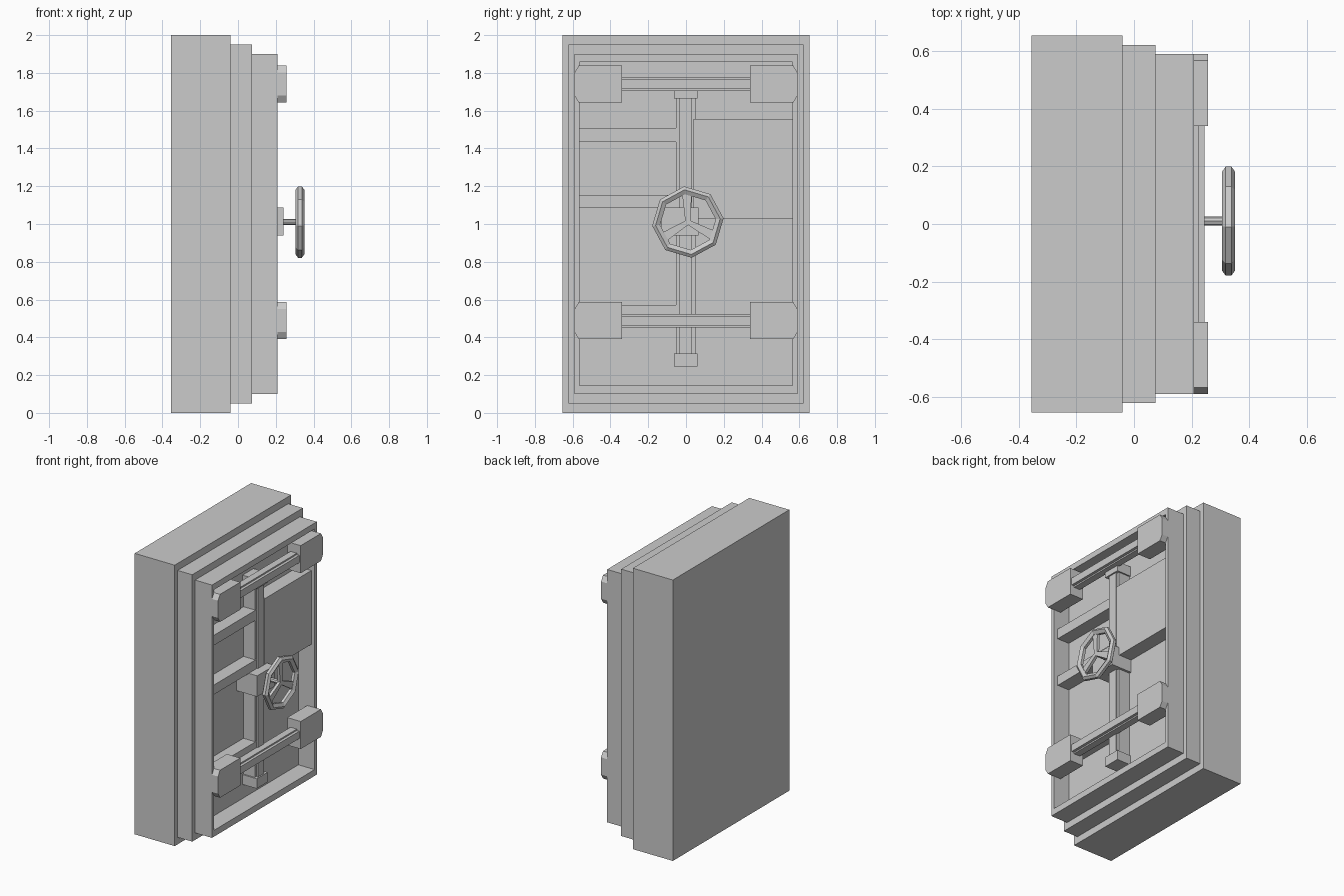
import bpy, bmesh, math
from mathutils import Matrix, Vector

if "Cube" in bpy.data.objects:
    bpy.data.objects.remove(bpy.data.objects["Cube"])


def finish(name, bm):
    bmesh.ops.recalc_face_normals(bm, faces=bm.faces)
    me = bpy.data.meshes.new(name)
    bm.to_mesh(me)
    bm.free()
    ob = bpy.data.objects.new(name, me)
    bpy.context.collection.objects.link(ob)
    return ob


def box(name, x, y, z):
    bm = bmesh.new()
    bmesh.ops.create_cube(bm, size=1)
    for v in bm.verts:
        v.co = [r[0] if c < 0 else r[1] for c, r in zip(v.co, (x, y, z))]
    return finish(name, bm)


def slab(name, pts, x0, x1):
    """Extrude a (y, z) outline along x."""
    bm = bmesh.new()
    f = bm.faces.new([bm.verts.new((x0, y, z)) for y, z in pts])
    r = bmesh.ops.extrude_face_region(bm, geom=[f])
    for v in r["geom"]:
        if isinstance(v, bmesh.types.BMVert):
            v.co.x = x1
    return finish(name, bm)


# Stepped door body
box("door_back_block", (-.355, -.04), (-.655, .655), (0, 2))
box("door_middle_step", (-.04, .075), (-.622, .622), (.05, 1.95))

# Front step with a recessed face
bm = bmesh.new()
bmesh.ops.create_cube(bm, size=1)
for v in bm.verts:
    v.co = (.075 if v.co.x < 0 else .208, .59 * 2 * v.co.y, .10 if v.co.z < 0 else 1.90)
front = [f for f in bm.faces if f.calc_center_median().x > .2]
bmesh.ops.inset_region(bm, faces=front, thickness=.025)
for v in front[0].verts:
    v.co = (.208, math.copysign(.565, v.co.y), .145 if v.co.z < 1 else 1.858)
r = bmesh.ops.extrude_face_region(bm, geom=front)
for v in r["geom"]:
    if isinstance(v, bmesh.types.BMVert):
        v.co.x = .08
bmesh.ops.delete(bm, geom=front, context="FACES")
finish("door_front_frame", bm)

# Raised panel and left ribs inside the recess
box("raised_panel", (.08, .182), (.04, .565), (1.03, 1.555))
for i, (a, b) in enumerate(((.50, .57), (1.085, 1.153), (1.435, 1.507))):
    box(f"rib_{i}", (.08, .175), (-.565, -.04), (a, b))

# Vertical bolt rail with end caps
box("vertical_rail", (.08, .17), (-.053, .05), (.28, 1.70))
box("vertical_rod", (.16, .182), (-.037, .032), (.28, 1.70))
for n, a, b in (("bottom", .245, .315), ("top", 1.665, 1.735)):
    box(f"rail_cap_{n}", (.08, .192), (-.063, .06), (a, b))

# Horizontal bolt bars with chamfered end blocks
for n, z in (("lower", .488), ("upper", 1.74)):
    box(f"{n}_bar_back", (.175, .225), (-.34, .34), (z - .036, z + .036))
    box(f"{n}_bar_front", (.22, .245), (-.34, .34), (z - .026, z + .026))
    h, c = .098, .037
    for side, s in (("left", -1), ("right", 1)):
        # the part inside the recess reaches deeper than the part over the frame
        pts = [(s * .34, z - h), (s * (.59 - .6 * c), z - h), (s * .59, z - h + c),
               (s * .59, z + h - c), (s * (.59 - .6 * c), z + h), (s * .34, z + h)]
        slab(f"{n}_{side}_bolt_block", pts, .15, .256)

# Hub box and axle
C = Vector((.328, .01, 1.01))
box("hub_box", (.08, .242), (-.13, .067), (.938, 1.087))
bm = bmesh.new()
bmesh.ops.create_cone(bm, cap_ends=True, segments=8, radius1=.016, radius2=.016, depth=.1,
                      matrix=Matrix.Translation((.285, C.y, C.z)) @ Matrix.Rotation(math.pi / 2, 4, "Y"))
finish("axle", bm)

# Eight-sided handwheel rim
N, K = 8, 6
section = [(.19, -.010), (.19, .010), (.172, .023), (.148, .010), (.148, -.010), (.172, -.023)]
bm = bmesh.new()
rings = []
for i in range(N):
    a = math.radians(-84) + math.tau * i / N
    rings.append([bm.verts.new(C + Vector((dx, r * math.cos(a), r * math.sin(a)))) for r, dx in section])
for i in range(N):
    p, q = rings[i], rings[(i + 1) % N]
    for j in range(K):
        bm.faces.new((p[j], q[j], q[(j + 1) % K], p[(j + 1) % K]))
finish("handwheel_rim", bm)

# Tapered spokes
for i, deg in enumerate((92, 212, 332)):
    a = math.radians(deg)
    u, w = Vector((math.cos(a), math.sin(a))), Vector((-math.sin(a), math.cos(a)))
    c = Vector((C.y, C.z))
    pts = [c + u * r + w * k for r, k in ((0, -.013), (.16, -.026), (.16, .026), (0, .013))]
    slab(f"spoke_{i}", pts, .316, .336)
